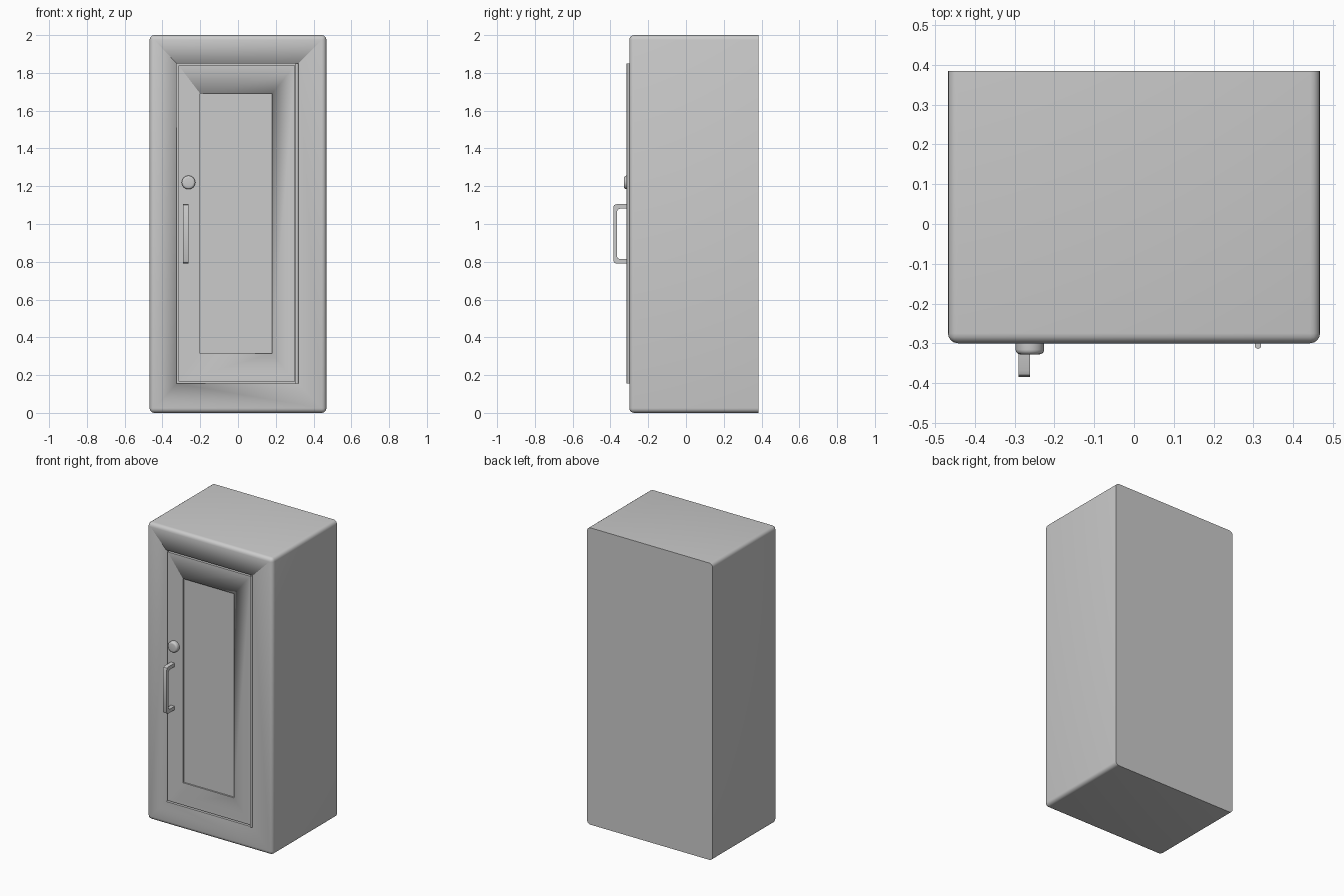
import bpy, bmesh, math
from mathutils import Matrix, Vector

if "Cube" in bpy.data.objects:
    bpy.data.objects.remove(bpy.data.objects["Cube"])


def finish(name, bm, angle=35):
    bmesh.ops.recalc_face_normals(bm, faces=bm.faces)
    me = bpy.data.meshes.new(name)
    bm.to_mesh(me)
    bm.free()
    ob = bpy.data.objects.new(name, me)
    bpy.context.collection.objects.link(ob)
    bpy.ops.object.select_all(action='DESELECT')
    bpy.context.view_layer.objects.active = ob
    ob.select_set(True)
    bpy.ops.object.shade_smooth_by_angle(angle=math.radians(angle))
    return ob


def box_bm(lo, hi):
    lo, hi = Vector(lo), Vector(hi)
    bm = bmesh.new()
    bmesh.ops.create_cube(bm, size=1, matrix=Matrix.Translation((lo + hi) / 2)
                          @ Matrix.Diagonal((*(hi - lo), 1)))
    return bm


def bevel(bm, edges, offset, segments):
    bmesh.ops.bevel(bm, geom=edges, offset=offset, segments=segments,
                    profile=0.5, affect='EDGES')


def cut(target, lo, hi):
    cutter = finish("cutter", box_bm(lo, hi))
    cutter.hide_render = True
    mod = target.modifiers.new("pocket", 'BOOLEAN')
    mod.operation, mod.object, mod.solver = 'DIFFERENCE', cutter, 'EXACT'
    bpy.context.view_layer.objects.active = target
    bpy.ops.object.modifier_apply(modifier=mod.name)
    bpy.data.objects.remove(cutter)


def rod(name, radius, depth, centre, axis_y=False, rim=0.0, sides=32):
    bm = bmesh.new()
    rot = Matrix.Rotation(math.pi / 2, 4, 'X') if axis_y else Matrix()
    bmesh.ops.create_cone(bm, cap_ends=True, segments=sides, radius1=radius,
                          radius2=radius, depth=depth,
                          matrix=Matrix.Translation(centre) @ rot)
    if rim:
        front = min(v.co.y for v in bm.verts)
        bevel(bm, [e for e in bm.edges
                   if all(v.co.y < front + 1e-4 for v in e.verts)], rim, 4)
    return finish(name, bm)


FRONT, BACK = -0.30, 0.385

# Cabinet body: every edge rounded except those around the back
bm = box_bm((-0.468, FRONT, 0), (0.468, BACK, 2))
bevel(bm, [e for e in bm.edges
           if not all(v.co.y > BACK - 1e-4 for v in e.verts)], 0.025, 4)
body = finish("cabinet_body", bm)
cut(body, (-0.325, FRONT - 0.1, 0.155), (0.32, FRONT + 0.03, 1.85))

# Door set in the opening with a narrow gap and a recessed panel
door = finish("door", box_bm((-0.315, FRONT, 0.165), (0.302, FRONT + 0.03, 1.84)))
cut(door, (-0.20, FRONT - 0.1, 0.315), (0.18, FRONT + 0.01, 1.69))

# Hinge rod along the right edge of the door
rod("hinge_rod", 0.008, 1.695, (0.312, FRONT - 0.006, 1.0025), sides=16)

# Lock knob
rod("lock_knob", 0.036, 0.034, (-0.262, FRONT - 0.011, 1.22), True, 0.012)

# Handle: bracket profile in the side plane, extruded across x
outer = [(-0.295, 1.105), (-0.368, 1.105), (-0.380, 1.100), (-0.385, 1.088)]
inner = [(-0.365, 1.068), (-0.360, 1.077), (-0.350, 1.081), (-0.295, 1.081)]
mid = 0.9475


def flip(points):
    return [(y, 2 * mid - z) for y, z in reversed(points)]


profile = outer + flip(outer) + flip(inner) + inner[::1]
bm = bmesh.new()
face = bm.faces.new([bm.verts.new((-0.290, y, z)) for y, z in profile])
new = bmesh.ops.extrude_face_region(bm, geom=[face])["geom"]
bmesh.ops.translate(bm, vec=(0.028, 0, 0),
                    verts=[g for g in new if isinstance(g, bmesh.types.BMVert)])
finish("handle", bm)
